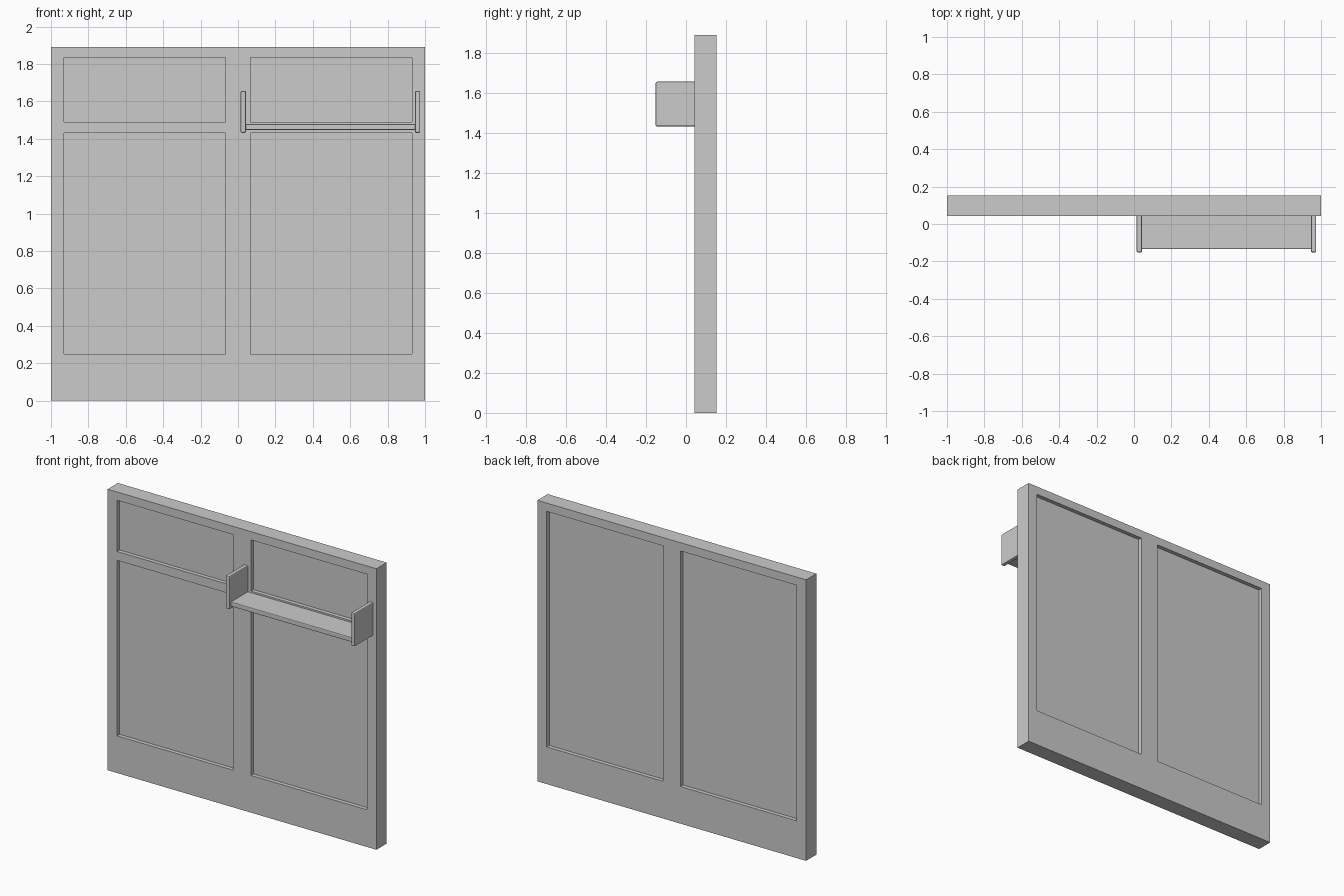
import bpy
import bmesh
from mathutils import Vector

if "Cube" in bpy.data.objects:
    bpy.data.objects.remove(bpy.data.objects["Cube"])

Y_FRONT, Y_BACK = 0.043, 0.152
HEIGHT = 1.89
RECESS = 0.027


def box(name, x, y, z):
    """Box object from (min, max) ranges."""
    bm = bmesh.new()
    bmesh.ops.create_cube(bm, size=1.0)
    for v in bm.verts:
        v.co = Vector([r[0] if c < 0 else r[1] for c, r in zip(v.co, (x, y, z))])
    mesh = bpy.data.meshes.new(name)
    bm.to_mesh(mesh)
    bm.free()
    obj = bpy.data.objects.new(name, mesh)
    bpy.context.collection.objects.link(obj)
    return obj


def bevel(obj, width, segments):
    mod = obj.modifiers.new("soft_edges", 'BEVEL')
    mod.width = width
    mod.segments = segments


# Wall slab
wall = box("wall_panel", (-1, 1), (Y_FRONT, Y_BACK), (0, HEIGHT))

# Recessed fields: two rows on the front, one tall row on the back
front_y = (Y_FRONT - 0.1, Y_FRONT + RECESS)
back_y = (Y_BACK - RECESS, Y_BACK + 0.1)
for x in ((-0.93, -0.066), (0.066, 0.93)):
    for y, z in ((front_y, (0.25, 1.43)),
                 (front_y, (1.49, 1.834)),
                 (back_y, (0.25, 1.834))):
        cutter = box("recess_cutter", x, y, z)
        cutter.hide_render = True
        mod = wall.modifiers.new("recess", 'BOOLEAN')
        mod.operation = 'DIFFERENCE'
        mod.solver = 'EXACT'
        mod.object = cutter

# Bake the recesses and drop the cutters
depsgraph = bpy.context.evaluated_depsgraph_get()
wall.data = bpy.data.meshes.new_from_object(wall.evaluated_get(depsgraph))
wall.modifiers.clear()
for obj in list(bpy.data.objects):
    if obj.name.startswith("recess_cutter"):
        bpy.data.objects.remove(obj)

# Shelf side plates
for side, x in (("left", (0.014, 0.043)), ("right", (0.946, 0.974))):
    plate = box("shelf_side_" + side, x, (-0.152, Y_FRONT + 0.01), (1.432, 1.656))
    bevel(plate, 0.007, 2)

# Shelf board between the plates
shelf = box("shelf_board", (0.036, 0.953), (-0.134, Y_FRONT + 0.01), (1.447, 1.479))
bevel(shelf, 0.005, 2)
